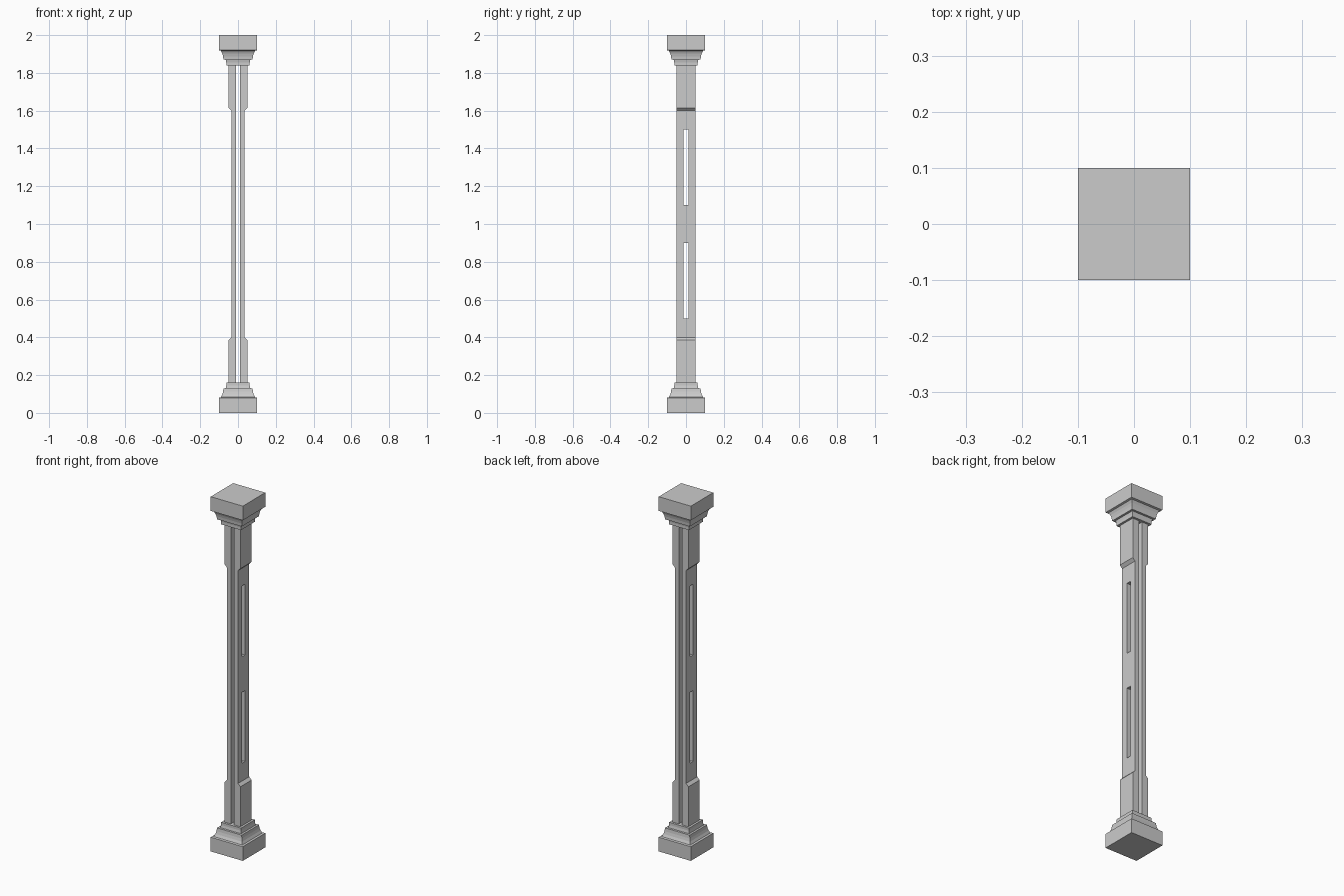
import bpy, bmesh

if "Cube" in bpy.data.objects:
    bpy.data.objects.remove(bpy.data.objects["Cube"])

def mesh_object(name, bm):
    bmesh.ops.recalc_face_normals(bm, faces=bm.faces[:])
    me = bpy.data.meshes.new(name)
    bm.to_mesh(me)
    bm.free()
    ob = bpy.data.objects.new(name, me)
    bpy.context.collection.objects.link(ob)
    return ob

# square moulding: stacked square rings from (half width, z) profile
def square_loft(name, profile):
    bm = bmesh.new()
    rings = [[bm.verts.new((sx * w, sy * w, z)) for sx, sy in ((-1, -1), (1, -1), (1, 1), (-1, 1))]
             for w, z in profile]
    for a, b in zip(rings, rings[1:]):
        for i in range(4):
            j = (i + 1) % 4
            bm.faces.new((a[i], a[j], b[j], b[i]))
    bm.faces.new(rings[0])
    bm.faces.new(rings[-1])
    return mesh_object(name, bm)

# base and capital share one profile
PROFILE = [(0.10, 0), (0.10, 0.08), (0.09, 0.083), (0.083, 0.097), (0.079, 0.112),
           (0.077, 0.13), (0.065, 0.13), (0.062, 0.145), (0.062, 0.16)]
square_loft("base", PROFILE)
square_loft("capital", [(w, 2 - z) for w, z in PROFILE])

# half shafts, separated by a narrow gap, waisted on the outside
GAP, DEPTH = 0.01, 0.05
SIDE = [(GAP, 0.16), (0.05, 0.16), (0.05, 0.385), (0.035, 0.40),
        (0.035, 1.60), (0.05, 1.615), (0.05, 1.84), (GAP, 1.84)]

# slot cutters running through both halves
cutters = []
for z in (0.7, 1.3):
    bpy.ops.mesh.primitive_cube_add(size=1, location=(0, 0, z))
    cut = bpy.context.object
    cut.name = "slot_cutter"
    cut.scale = (0.3, 0.026, 0.4)
    cut.hide_render = True
    cut.hide_set(True)
    cutters.append(cut)

for side, name in ((-1, "shaft_left"), (1, "shaft_right")):
    bm = bmesh.new()
    face = bm.faces.new([bm.verts.new((side * x, -DEPTH, z)) for x, z in SIDE])
    ext = bmesh.ops.extrude_face_region(bm, geom=[face], use_keep_orig=True)
    bmesh.ops.translate(bm, vec=(0, 2 * DEPTH, 0),
                        verts=[v for v in ext["geom"] if isinstance(v, bmesh.types.BMVert)])
    shaft = mesh_object(name, bm)
    for cut in cutters:
        mod = shaft.modifiers.new("slot", 'BOOLEAN')
        mod.operation = 'DIFFERENCE'
        mod.solver = 'EXACT'
        mod.object = cut
